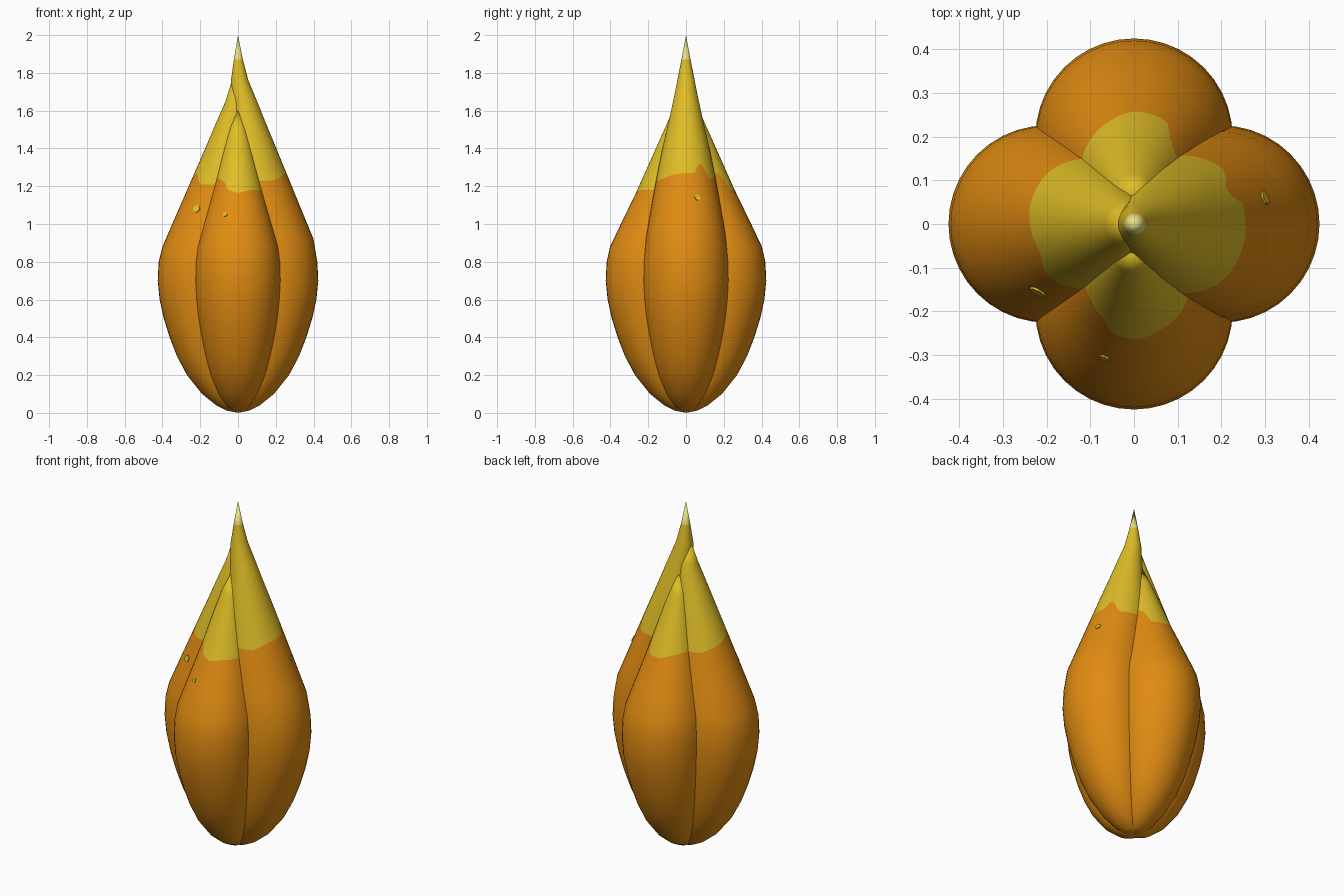
import bpy, bmesh, math
from mathutils import Vector

if "Cube" in bpy.data.objects:
    bpy.data.objects.remove(bpy.data.objects["Cube"])

SIDES = 40


def material(name, rgb):
    m = bpy.data.materials.new(name)
    m.diffuse_color = (*rgb, 1)
    m.use_nodes = True
    m.node_tree.nodes["Principled BSDF"].inputs["Base Color"].default_value = m.diffuse_color
    return m


orange = material("orange", (0.75, 0.26, 0.006))
yellow = material("yellow", (0.74, 0.51, 0.02))
pale = material("pale_yellow", (0.80, 0.76, 0.22))

# Lower bulb shared by all lobes: (height, outer reach, section radius)
BULB = [(0, 0, 0), (0.012, 0.06, 0.034), (0.04, 0.115, 0.064), (0.1, 0.19, 0.103),
        (0.2, 0.27, 0.145), (0.3, 0.323, 0.172), (0.4, 0.362, 0.193),
        (0.5, 0.393, 0.21), (0.6, 0.415, 0.221), (0.7, 0.425, 0.226),
        (0.8, 0.42, 0.224)]
FRONT_TOP = [(0.88, 0.402, 0.213), (1.0, 0.345, 0.18), (1.2, 0.248, 0.125),
             (1.4, 0.16, 0.075), (1.5, 0.115, 0.048), (1.6, 0.07, 0)]

# name, direction in degrees, upper profile, colour edge as (angle, height)
LOBES = [
    ("right_lobe", 0,
     [(0.92, 0.40, 0.213), (1.0, 0.367, 0.2), (1.2, 0.285, 0.165), (1.4, 0.203, 0.125),
      (1.55, 0.141, 0.09), (1.66, 0.097, 0.066), (1.76, 0.055, 0.046),
      (1.87, 0.026, 0.024), (2.0, 0, 0)],
     [(-60, 1.23), (-30, 1.26), (0, 1.27), (18, 1.27), (24, 1.31), (38, 1.32), (50, 1.24)]),
    ("back_lobe", 90, FRONT_TOP,
     [(-60, 1.27), (-48, 1.25), (-36, 1.18), (0, 1.18), (30, 1.20), (60, 1.21)]),
    ("left_lobe", 180,
     [(0.88, 0.40, 0.214), (1.0, 0.348, 0.192), (1.2, 0.261, 0.152), (1.4, 0.174, 0.11),
      (1.55, 0.11, 0.076), (1.65, 0.066, 0.053), (1.8, 0.02, 0)],
     [(-60, 1.21), (-30, 1.23), (0, 1.25), (25, 1.27), (38, 1.25), (50, 1.21)]),
    ("front_lobe", 270, FRONT_TOP,
     [(-60, 1.24), (-35, 1.22), (-25, 1.18), (0, 1.165), (30, 1.18), (60, 1.18)]),
]


def interp(table, x):
    """Linear lookup; returns the remaining columns at x."""
    if x <= table[0][0]:
        return table[0][1:]
    for a, b in zip(table, table[1:]):
        if x <= b[0]:
            t = (x - a[0]) / (b[0] - a[0])
            return tuple(p + (q - p) * t for p, q in zip(a[1:], b[1:]))
    return table[-1][1:]


def surface_point(profile, direction, angle, z):
    """Point on a lobe: circular section pushed outward from the axis."""
    reach, r = interp(profile, z)
    d, a = math.radians(direction), math.radians(direction + angle)
    c = reach - r
    return Vector((c * math.cos(d) + r * math.cos(a), c * math.sin(d) + r * math.sin(a), z))


def build_lobe(name, direction, top, edge):
    profile = BULB + top
    below = [p[0] for p in profile if 0 < p[0] < 1.1]
    above = [p[0] for p in profile if 1.35 < p[0] < profile[-1][0]]
    heights = below + [1.1, None, 1.35] + above      # None = wavy colour edge
    bm = bmesh.new()
    rings = []
    for h in heights:
        ring = []
        for i in range(SIDES):
            a = (i * 360 / SIDES + 180) % 360 - 180
            z = interp(edge, a)[0] if h is None else h
            ring.append(bm.verts.new(surface_point(profile, direction, a, z)))
        rings.append(ring)
    bottom = bm.verts.new(surface_point(profile, direction, 0, 0))
    tip = bm.verts.new(surface_point(profile, direction, 0, profile[-1][0]))
    split = heights.index(None)
    for i in range(SIDES):
        j = (i + 1) % SIDES
        bm.faces.new((bottom, rings[0][j], rings[0][i]))
        for k in range(len(rings) - 1):
            lo, hi = rings[k], rings[k + 1]
            f = bm.faces.new((lo[i], lo[j], hi[j], hi[i]))
            f.material_index = 1 if k >= split else 0
        f = bm.faces.new((rings[-1][i], rings[-1][j], tip))
        f.material_index = 2 if heights[-1] > 1.86 else 1
    for f in bm.faces:
        f.smooth = True
    mesh = bpy.data.meshes.new(name)
    bm.to_mesh(mesh)
    bm.free()
    for m in (orange, yellow, pale):
        mesh.materials.append(m)
    bpy.context.collection.objects.link(bpy.data.objects.new(name, mesh))


def speckle(name, lobe, angle, z, size):
    """Small thin yellow spot lying on a lobe."""
    _, direction, top, _ = lobe
    profile = BULB + top
    p = surface_point(profile, direction, angle, z)
    across = surface_point(profile, direction, angle + 2, z) - p
    up = surface_point(profile, direction, angle, z + 0.02) - p
    n = across.cross(up).normalized()
    bpy.ops.mesh.primitive_cylinder_add(vertices=8, radius=size, depth=0.008, location=p,
                                        rotation=n.to_track_quat('Z', 'Y').to_euler())
    o = bpy.context.object
    o.name = name
    o.data.materials.append(yellow)


for lobe in LOBES:
    build_lobe(*lobe)

# Stray spots below the colour edge
speckle("right_speckle", LOBES[0], 20, 1.14, 0.016)
speckle("left_speckle", LOBES[2], 62, 1.08, 0.02)
speckle("front_speckle", LOBES[3], -24, 1.05, 0.012)
